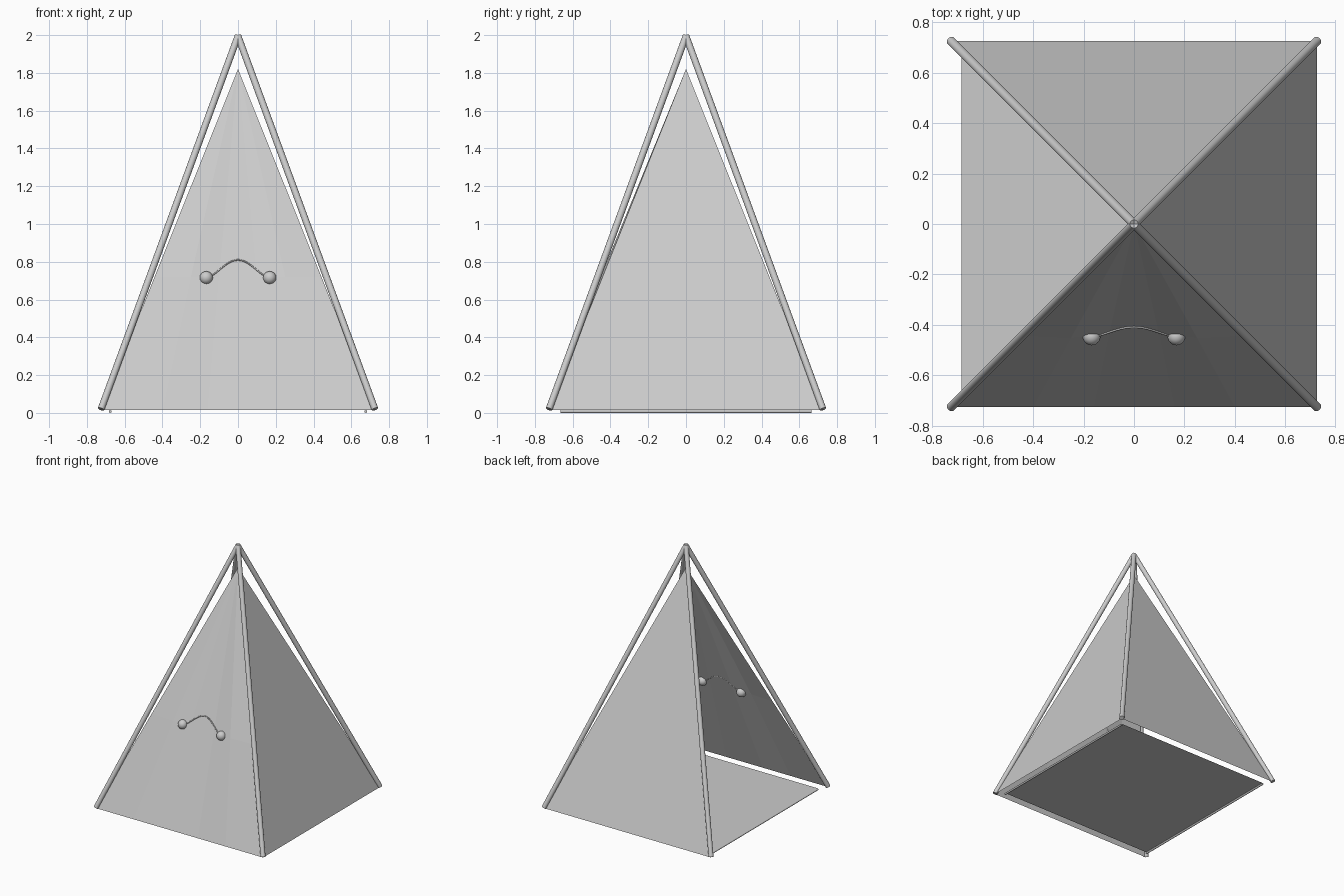
import bpy, math
from mathutils import Vector

if "Cube" in bpy.data.objects:
    bpy.data.objects.remove(bpy.data.objects["Cube"])

FOOT, BASE, PEAK = 0.725, 0.015, 1.82


def depth(z):
    # distance of the sloping cloth plane from the centre at height z
    return FOOT * (PEAK - z) / (PEAK - BASE)


def mesh_object(name, verts, faces):
    me = bpy.data.meshes.new(name)
    me.from_pydata(verts, [], faces)
    me.update()
    ob = bpy.data.objects.new(name, me)
    bpy.context.collection.objects.link(ob)
    return ob


def rod(name, a, b, r, sides=16):
    a, b = Vector(a), Vector(b)
    d = b - a
    bpy.ops.mesh.primitive_cylinder_add(vertices=sides, radius=r, depth=d.length,
                                        location=(a + b) / 2)
    ob = bpy.context.object
    ob.name = name
    ob.rotation_mode = 'QUATERNION'
    ob.rotation_quaternion = d.to_track_quat('Z', 'Y')
    bpy.ops.object.shade_smooth_by_angle(angle=math.radians(40))
    return ob


# four corner poles meeting at the top
for sx in (-1, 1):
    for sy in (-1, 1):
        rod("pole", (sx * FOOT, sy * FOOT, BASE + 0.005), (0, 0, 1.995), 0.018)

# plain cloth walls: right and back (left side is open)
tip = (0, 0, PEAK)
mesh_object("right_wall", [(FOOT, -FOOT, BASE), (FOOT, FOOT, BASE), tip], [(0, 1, 2)])
mesh_object("back_wall", [(FOOT, FOOT, BASE), (-FOOT, FOOT, BASE), tip], [(0, 1, 2)])

# front wall: flat middle strip, side flaps puffed slightly at the tie height
z = 0.72
d = depth(z)
verts = [tip]
for x, puff in ((-d, 0), (-0.25, 0.01), (-0.1, 0), (0.1, 0), (0.25, 0.01), (d, 0)):
    verts.append((x, -d - puff, z))
for x in (-FOOT, -0.4, -0.16, 0.16, 0.4, FOOT):
    verts.append((x, -FOOT, BASE))
faces = [(0, i, i + 1) for i in range(1, 6)]
faces += [(i, i + 6, i + 7, i + 1) for i in range(1, 6)]
mesh_object("front_wall", verts, faces)

# tie cord with a ball at each end, lying on the front wall
curve = bpy.data.curves.new("tie_cord", 'CURVE')
curve.dimensions = '3D'
curve.bevel_depth = 0.004
curve.bevel_resolution = 2
spline = curve.splines.new('POLY')
N = 24
spline.points.add(N)
for i, p in enumerate(spline.points):
    x = -0.168 + 0.336 * i / N
    h = 0.715 + 0.095 * (0.5 + 0.5 * math.cos(math.pi * x / 0.168)) ** 0.8
    p.co = (x, -depth(h) - 0.003, h, 1)
cord = bpy.data.objects.new("tie_cord", curve)
bpy.context.collection.objects.link(cord)

for sx in (-1, 1):
    bpy.ops.mesh.primitive_uv_sphere_add(segments=24, ring_count=12, radius=0.035,
                                         location=(sx * 0.168, -0.446, 0.715))
    bpy.context.object.name = "tie_ball"
    bpy.ops.object.shade_smooth_by_angle(angle=math.radians(40))

# floor sheet carried on two side rails
w, l = 0.677, 0.665
mesh_object("floor_mat", [(-w, -l, BASE), (w, -l, BASE), (w, l, BASE), (-w, l, BASE)],
            [(0, 1, 2, 3)])
for sx in (-1, 1):
    rod("floor_rail", (sx * w, -l, 0.0075), (sx * w, l, 0.0075), 0.0075, 12)
